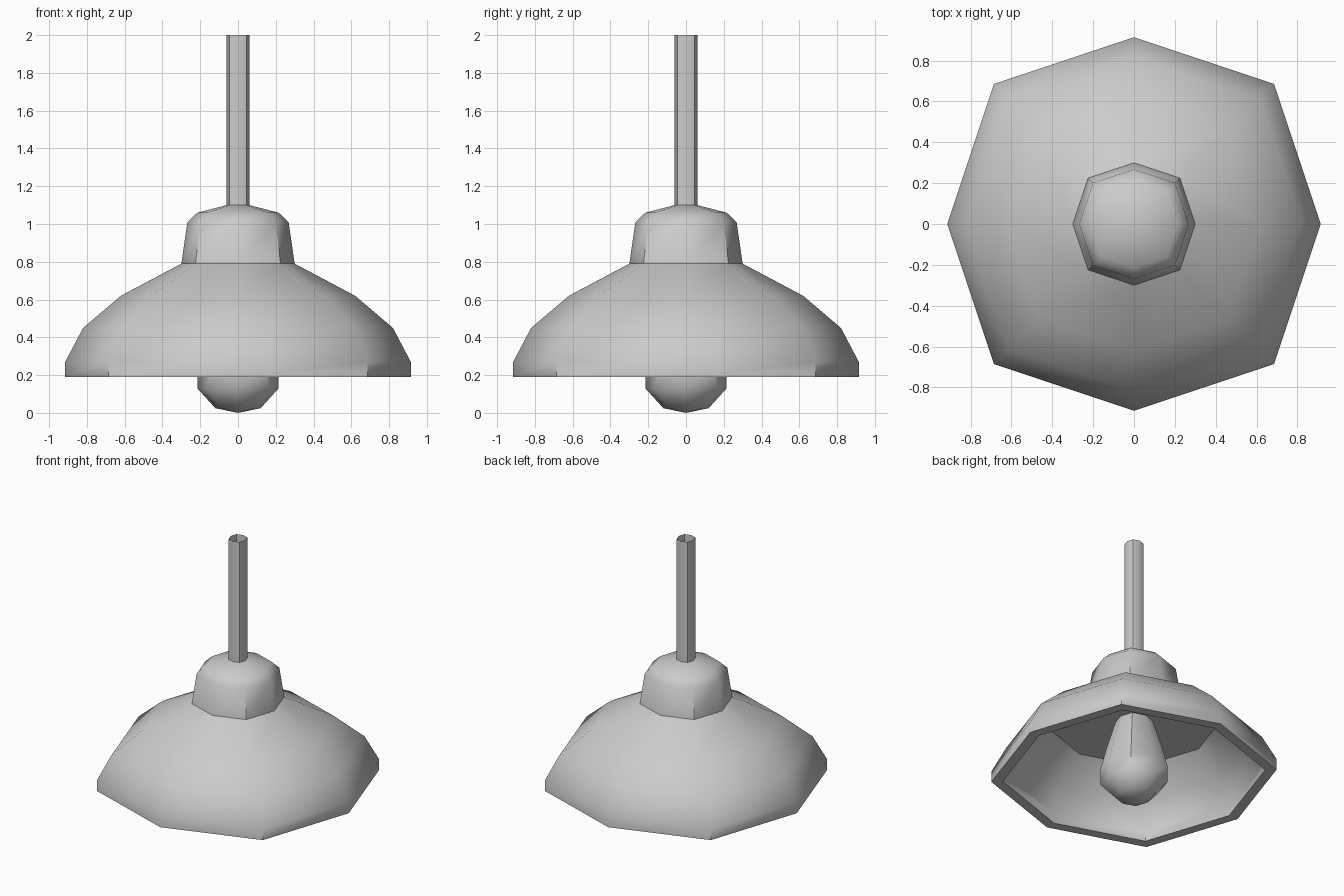
import bpy, bmesh, math

if "Cube" in bpy.data.objects:
    bpy.data.objects.remove(bpy.data.objects["Cube"])

DIAG = 1.06  # diagonal corners sit slightly further out than axis corners


def lathe(name, profile, sides=8):
    """Spin (radius, z) points into an eight-sided shell."""
    bm = bmesh.new()
    rings = []
    for r, z in profile:
        if r == 0:
            rings.append([bm.verts.new((0, 0, z))] * sides)
            continue
        ring = []
        for i in range(sides):
            a = 2 * math.pi * i / sides
            rr = r * (DIAG if i % 2 else 1)
            ring.append(bm.verts.new((rr * math.cos(a), rr * math.sin(a), z)))
        rings.append(ring)
    for lo, hi in zip(rings, rings[1:]):
        for i in range(sides):
            j = (i + 1) % sides
            quad = [lo[i], lo[j], hi[j], hi[i]]
            bm.faces.new(list(dict.fromkeys(quad)))
    mesh = bpy.data.meshes.new(name)
    bm.to_mesh(mesh)
    bm.free()
    ob = bpy.data.objects.new(name, mesh)
    bpy.context.collection.objects.link(ob)
    bpy.ops.object.select_all(action='DESELECT')
    ob.select_set(True)
    bpy.context.view_layer.objects.active = ob
    bpy.ops.object.shade_smooth_by_angle(angle=math.radians(50))
    return ob


# Shade: inner wall, thick rim, outer wall
lathe("shade", [(0.57, 0.61), (0.75, 0.44), (0.84, 0.27), (0.84, 0.19),
                (0.915, 0.19), (0.915, 0.27), (0.82, 0.45),
                (0.62, 0.62), (0.30, 0.79)])

# Flat ceiling inside the shade
lathe("shade_ceiling", [(0, 0.61), (0.57, 0.61)][::-1]).data.flip_normals()
bpy.data.objects["shade_ceiling"].data.flip_normals()
bpy.data.objects["shade_ceiling"].data.flip_normals()

# Socket cap above the shade
lathe("socket_cap", [(0.30, 0.79), (0.268, 1.01), (0.215, 1.06),
                     (0.06, 1.10), (0, 1.10)])

# Hanging rod, open at the top
lathe("rod", [(0.06, 1.09), (0.06, 2.0)])

# Bulb
lathe("bulb", [(0, 0), (0.12, 0.025), (0.215, 0.13), (0.215, 0.25),
               (0.18, 0.40), (0.12, 0.61)])
